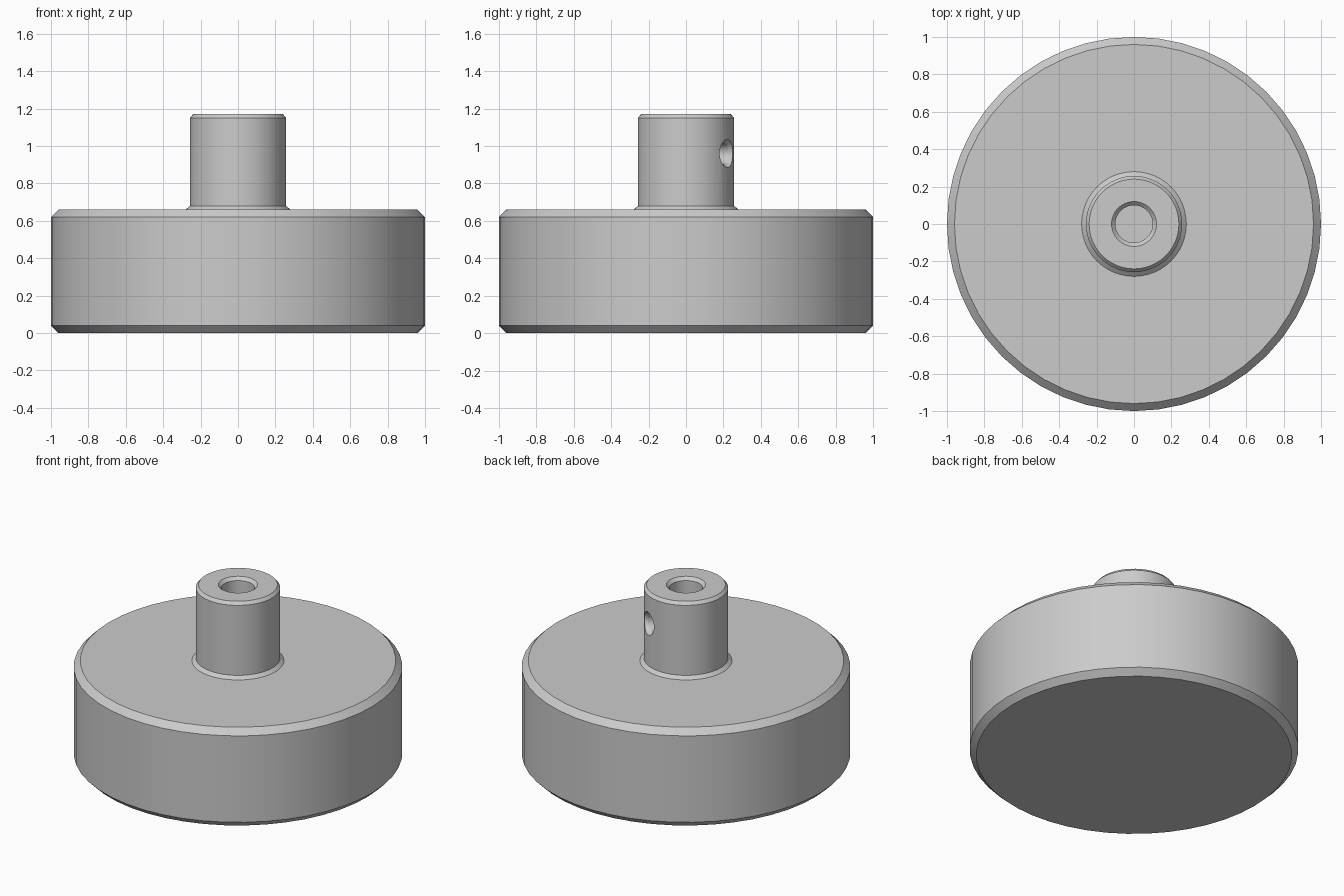
import bpy
import bmesh
import math
from mathutils import Matrix, Vector

SEGMENTS = 48

cube = bpy.data.objects.get("Cube")
if cube:
    bpy.data.objects.remove(cube, do_unlink=True)

# Single plain grey
grey = bpy.data.materials.new("machined_grey")
grey.use_nodes = True
colour = (0.6, 0.6, 0.6, 1)
grey.diffuse_color = colour
grey.node_tree.nodes["Principled BSDF"].inputs["Base Color"].default_value = colour


def lathe(name, profile, segments):
    """Spin a radius/height profile that begins and ends on the z axis."""
    bm = bmesh.new()
    verts = [bm.verts.new((r, 0, z)) for r, z in profile]
    edges = [bm.edges.new(pair) for pair in zip(verts, verts[1:])]
    bmesh.ops.spin(bm, geom=verts + edges, axis=(0, 0, 1), cent=(0, 0, 0),
                   angle=math.tau, steps=segments, use_merge=True)
    bmesh.ops.remove_doubles(bm, verts=bm.verts, dist=0.0001)
    bmesh.ops.recalc_face_normals(bm, faces=bm.faces)
    mesh = bpy.data.meshes.new(name)
    bm.to_mesh(mesh)
    bm.free()
    mesh.materials.append(grey)
    obj = bpy.data.objects.new(name, mesh)
    bpy.context.collection.objects.link(obj)
    return obj


# Chamfered disc, hub with flared foot, and blind bore in one turned piece
body = lathe("disc_with_hub", [
    (0, 0), (0.96, 0), (1, 0.04), (1, 0.62), (0.96, 0.66),
    (0.28, 0.66), (0.257, 0.68), (0.257, 1.15), (0.24, 1.17),
    (0.12, 1.17), (0.1, 1.15), (0.1, 0.66), (0, 0.66),
], SEGMENTS)

# Countersunk set screw hole through one wall of the hub
cutter = lathe("screw_hole_cutter", [
    (0, 0), (0.058, 0), (0.058, 0.23), (0.085, 0.27), (0.085, 0.4), (0, 0.4),
], 24)
direction = Vector((math.cos(math.radians(60)), math.sin(math.radians(60)), 0))
turn = direction.to_track_quat('Z', 'Y').to_matrix().to_4x4()
cutter.data.transform(Matrix.Translation((0, 0, 0.96)) @ turn)

hole = body.modifiers.new("screw_hole", 'BOOLEAN')
hole.operation = 'DIFFERENCE'
hole.solver = 'EXACT'
hole.object = cutter
bpy.ops.object.select_all(action='DESELECT')
body.select_set(True)
bpy.context.view_layer.objects.active = body
bpy.ops.object.modifier_apply(modifier=hole.name)
bpy.data.objects.remove(cutter, do_unlink=True)

# Smooth walls with crisp chamfer edges
bpy.ops.object.shade_smooth_by_angle(angle=math.radians(25))
